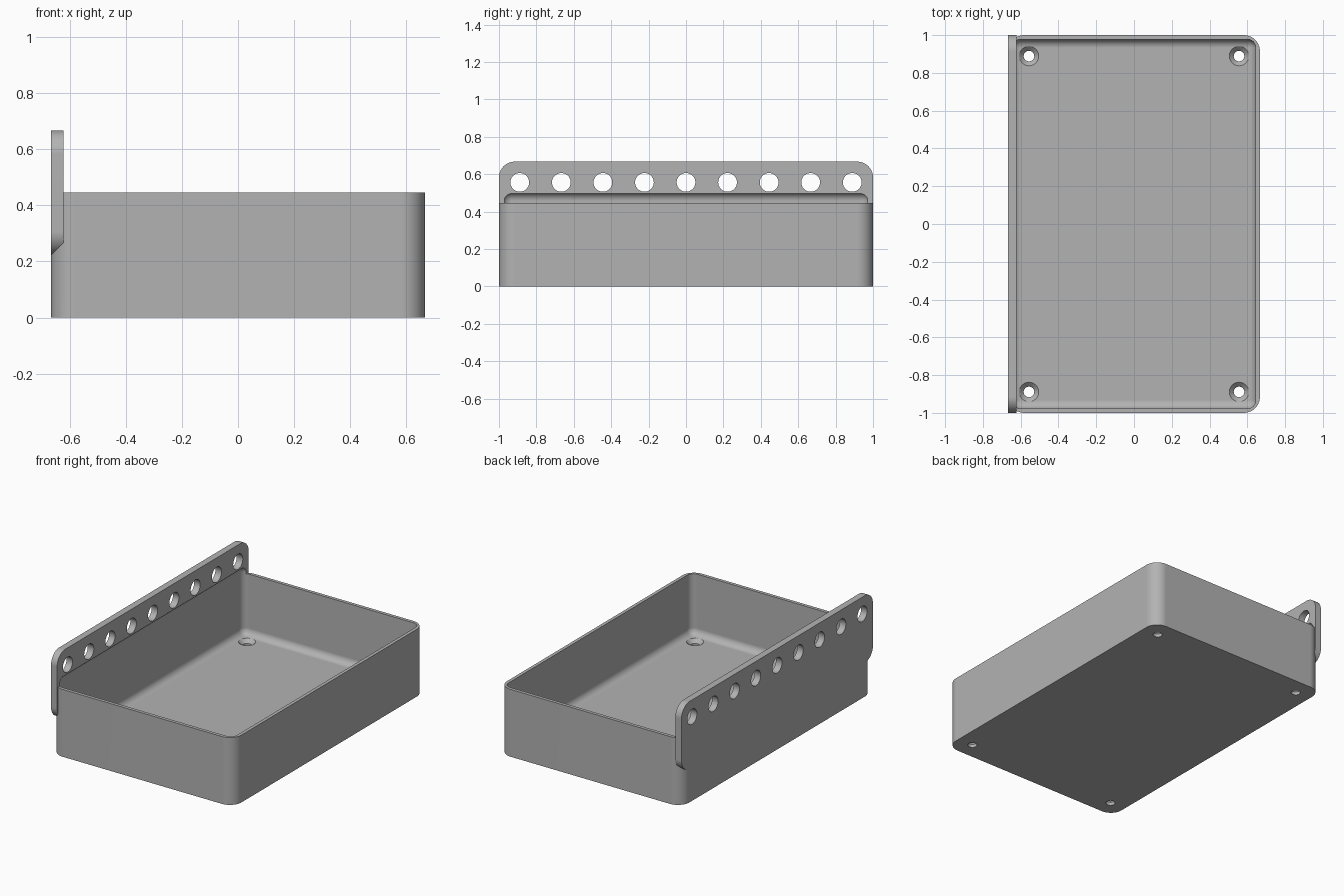
import bpy
import bmesh
import math
from mathutils import Matrix, Vector

if "Cube" in bpy.data.objects:
    bpy.data.objects.remove(bpy.data.objects["Cube"], do_unlink=True)

# Main dimensions
HALF_X, HALF_Y = 2 / 3, 1.0
BOX_H, RAIL_H = 0.445, 0.667
WALL, RAIL, FLOOR = 0.0222, 0.0444, 0.0444
CORNER = 0.085

grey = bpy.data.materials.new("plain grey")
grey.use_nodes = True
grey.diffuse_color = (0.45, 0.45, 0.45, 1)
grey.node_tree.nodes["Principled BSDF"].inputs["Base Color"].default_value = (0.45, 0.45, 0.45, 1)


def make_object(name, bm):
    bmesh.ops.recalc_face_normals(bm, faces=bm.faces)
    mesh = bpy.data.meshes.new(name)
    bm.to_mesh(mesh)
    bm.free()
    mesh.materials.append(grey)
    obj = bpy.data.objects.new(name, mesh)
    bpy.context.collection.objects.link(obj)
    return obj


def rounded_box(name, low, high, radius, axis=None, segments=10):
    """Box with rounded edges: those along one axis, or all of them."""
    low, high = Vector(low), Vector(high)
    bm = bmesh.new()
    size = Matrix.Diagonal((*(high - low), 1))
    bmesh.ops.create_cube(bm, size=1, matrix=Matrix.Translation((low + high) / 2) @ size)
    edges = [e for e in bm.edges if axis is None
             or abs((e.verts[0].co - e.verts[1].co).normalized()[axis]) > 0.9]
    bmesh.ops.bevel(bm, geom=edges, offset=radius, segments=segments,
                    profile=0.5, affect='EDGES')
    return make_object(name, bm)


def add_cone(bm, centre, r_low, r_high, depth, turn=Matrix()):
    bmesh.ops.create_cone(bm, cap_ends=True, segments=40, radius1=r_low, radius2=r_high,
                          depth=depth, matrix=Matrix.Translation(centre) @ turn)


def combine(target, other, operation):
    mod = target.modifiers.new(operation.lower(), 'BOOLEAN')
    mod.operation = operation
    mod.solver = 'EXACT'
    mod.object = other
    bpy.context.view_layer.objects.active = target
    bpy.ops.object.modifier_apply(modifier=mod.name)
    bpy.data.objects.remove(other, do_unlink=True)


# Outer tray block and the tall rail along its right side
tray = rounded_box("tray_with_rail", (-HALF_X, -HALF_Y, 0), (HALF_X, HALF_Y, BOX_H), CORNER, axis=2)
rail = rounded_box("rail", (-HALF_X, -HALF_Y, 0.222), (-HALF_X + RAIL, HALF_Y, RAIL_H), CORNER, axis=0)
combine(tray, rail, 'UNION')

# Filleted cavity, which also bites into the rail above the rim
cavity = rounded_box("cavity_cutter", (-HALF_X + WALL, -HALF_Y + WALL, FLOOR),
                     (HALF_X - WALL, HALF_Y - WALL, 0.502), 0.0444)
combine(tray, cavity, 'DIFFERENCE')

# Row of round holes through the rail
bm = bmesh.new()
across = Matrix.Rotation(math.pi / 2, 4, 'Y')
for i in range(-4, 5):
    add_cone(bm, (-HALF_X + RAIL / 2, i * 0.2222, 0.556), 0.05, 0.05, 0.2, across)
combine(tray, make_object("rail_hole_cutter", bm), 'DIFFERENCE')

# Countersunk screw holes in the floor corners
drill, sinks = bmesh.new(), bmesh.new()
for sx in (-1, 1):
    for sy in (-1, 1):
        x, y = sx * 0.556, sy * 0.889
        add_cone(drill, (x, y, 0), 0.028, 0.028, 0.2)
        add_cone(sinks, (x, y, FLOOR - 0.01), 0.0235, 0.0595, 0.036)
combine(tray, make_object("screw_hole_cutter", drill), 'DIFFERENCE')
combine(tray, make_object("countersink_cutter", sinks), 'DIFFERENCE')

# Smooth fillets with crisp edges and flat walls
bpy.ops.object.select_all(action='DESELECT')
tray.select_set(True)
bpy.context.view_layer.objects.active = tray
bpy.ops.object.shade_smooth_by_angle(angle=math.radians(30))
weighted = tray.modifiers.new("weighted normals", 'WEIGHTED_NORMAL')
weighted.keep_sharp = True
